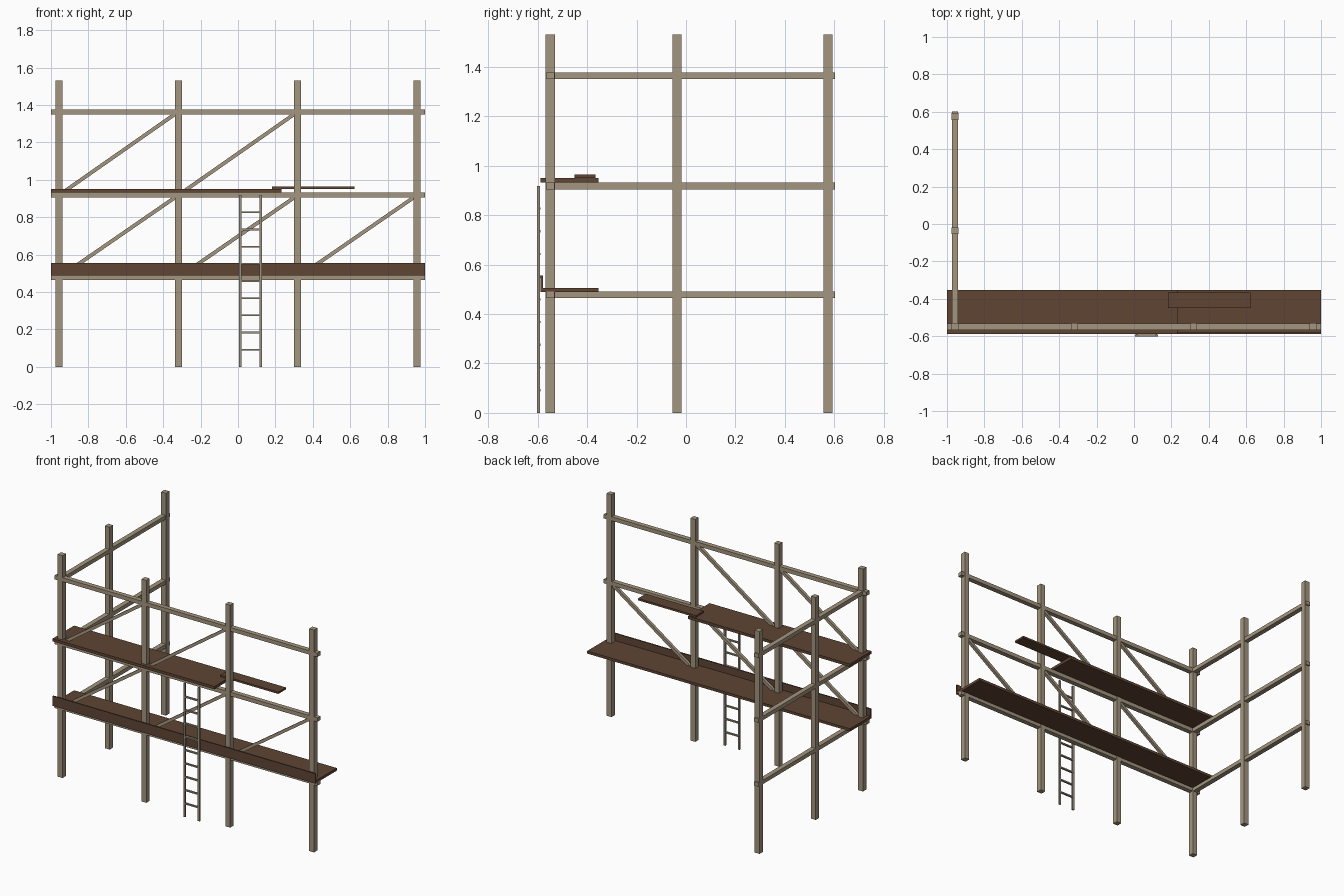
import bpy, math

if "Cube" in bpy.data.objects:
    bpy.data.objects.remove(bpy.data.objects["Cube"])

def material(name, rgb):
    m = bpy.data.materials.new(name)
    m.diffuse_color = (*rgb, 1)
    m.use_nodes = True
    m.node_tree.nodes["Principled BSDF"].inputs["Base Color"].default_value = m.diffuse_color
    return m

POLE = material("weathered_wood", (0.37, 0.30, 0.21))
PLANK = material("dark_plank", (0.115, 0.06, 0.034))
LADDER = material("grey_wood", (0.34, 0.29, 0.22))

def box(name, x, y, z, mat):
    """Box from (min, max) ranges along each axis."""
    bpy.ops.mesh.primitive_cube_add(size=1, location=[(a + b) / 2 for a, b in (x, y, z)])
    o = bpy.context.object
    o.name = name
    o.scale = [b - a for a, b in (x, y, z)]
    o.data.materials.append(mat)
    return o

def around(c, width):
    return (c - width / 2, c + width / 2)

POST, HEIGHT = 0.037, 1.53
POST_X = [-0.957, -0.319, 0.319, 0.957]
FRONT_Y = -0.549
SIDE_Y = [-0.036, 0.575]
LEVELS = [0.478, 0.918, 1.364]
RAIL_H, RAIL_W = 0.027, 0.033

# upright posts: front row, then the left return
for x in POST_X:
    box("front_post", around(x, POST), around(FRONT_Y, POST), (0, HEIGHT), POLE)
for y in SIDE_Y:
    box("side_post", around(POST_X[0], POST), around(y, POST), (0, HEIGHT), POLE)

# horizontal rails on each level
for z in LEVELS:
    box("front_rail", (-1, 1), around(FRONT_Y, RAIL_W), around(z, RAIL_H), POLE)
    box("side_rail", around(POST_X[0], RAIL_W), (-0.567, 0.602), around(z, RAIL_H), POLE)

# diagonal braces: three bays below, two above
for level, bays in ((0, 3), (1, 2)):
    for i in range(bays):
        dx = POST_X[i + 1] - POST_X[i]
        dz = LEVELS[level + 1] - LEVELS[level]
        length = math.hypot(dx, dz)
        cx = POST_X[i] + dx / 2
        cz = LEVELS[level] + dz / 2
        brace = box("diagonal_brace", around(cx, length), around(FRONT_Y, 0.02),
                    around(cz, 0.02), POLE)
        brace.rotation_euler.y = -math.atan2(dz, dx)

# decks, toe board and loose plank
box("lower_deck", (-1, 1), (-0.588, -0.354), (0.488, 0.506), PLANK)
box("toe_board", (-1, 1), (-0.588, -0.579), (0.489, 0.556), PLANK)
box("upper_deck", (-1, 0.232), (-0.588, -0.354), (0.932, 0.951), PLANK)
box("loose_plank", (0.181, 0.622), (-0.45, -0.366), (0.951, 0.964), PLANK)

# ladder
LADDER_TOP = 0.918
for x in (0.012, 0.122):
    box("ladder_stile", around(x, 0.014), (-0.602, -0.591), (0, LADDER_TOP), LADDER)
for i in range(1, 10):
    box("ladder_rung", (0.012, 0.122), (-0.602, -0.589),
        around(LADDER_TOP * i / 10, 0.009), LADDER)
